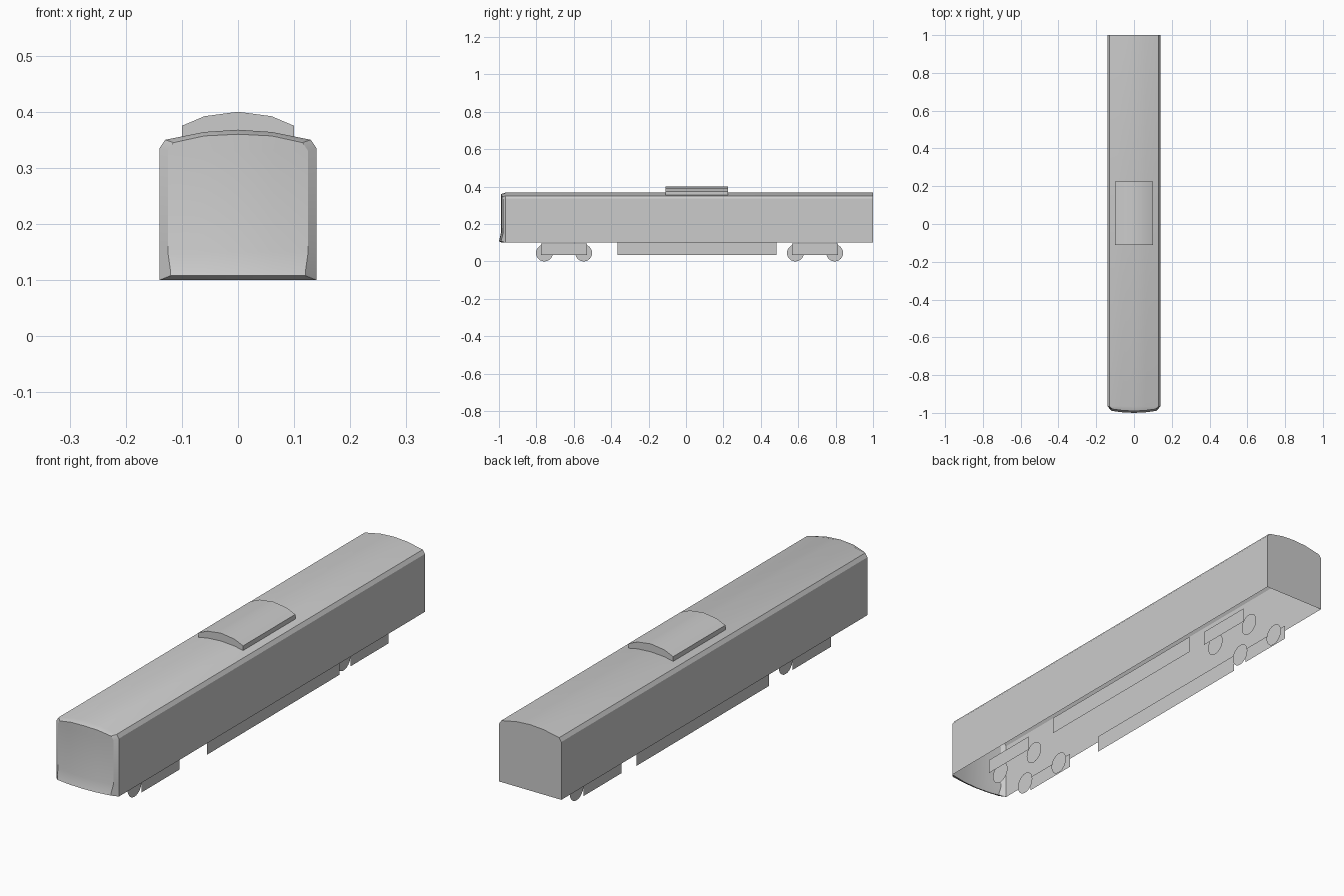
import bpy, bmesh, math

if "Cube" in bpy.data.objects:
    bpy.data.objects.remove(bpy.data.objects["Cube"])


def make(name, faces, smooth=True):
    """Mesh object from a list of polygons given as coordinate tuples."""
    bm = bmesh.new()
    for f in faces:
        bm.faces.new([bm.verts.new(p) for p in f])
    bmesh.ops.remove_doubles(bm, verts=bm.verts, dist=0.0005)
    bmesh.ops.recalc_face_normals(bm, faces=bm.faces)
    me = bpy.data.meshes.new(name)
    bm.to_mesh(me)
    bm.free()
    ob = bpy.data.objects.new(name, me)
    bpy.context.collection.objects.link(ob)
    if smooth:
        bpy.ops.object.select_all(action='DESELECT')
        ob.select_set(True)
        bpy.context.view_layer.objects.active = ob
        bpy.ops.object.shade_smooth_by_angle(angle=math.radians(25))
    return ob


def grid(rows):
    """Quads between successive rows of points."""
    return [(a[i], a[i + 1], b[i + 1], b[i])
            for a, b in zip(rows, rows[1:]) for i in range(len(a) - 1)]


def mirrored(half):
    """Half profile ending at x = 0, completed across the centre."""
    return half + [(-p[0],) + tuple(p[1:]) for p in half[-2::-1]]


# Car body shell: open underneath, closed at the back
section = mirrored([(.14, .1), (.14, .115), (.14, .15), (.14, .335),
                    (.13, .35), (.06, .364), (0, .368)])
back = [(x, 1, z) for x, z in section]
shoulder = [(x, -.965, z) for x, z in section]


def nose_y(x, push=0):
    return -.99 - push + .012 * (x / .125) ** 2


# Front end: bevelled edge, bowed face and a small lip at the bottom
lip = [(.12, .108, .01), (.12, .115, .008), (.125, .15, 0), (.125, .33, 0)]
top = [(.115, .345, 0), (.06, .357, 0), (0, .36, 0)]
rim = [(x, nose_y(x, p), z) for x, z, p in mirrored(lip + top)]
rows = [[(w * t, nose_y(w * t, p), z) for t in (1, .5, 0, -.5, -1)]
        for w, z, p in lip]
rows.append([(x, nose_y(x, p), z) for x, z, p in mirrored(top)])
under = [(.14 * t, -.965 - .02 * (1 - t * t), .1) for t in (1, .5, 0, -.5, -1)]
sides = grid([back, shoulder, rim])
make("car_body", sides + [tuple(back)] + grid([under] + rows))

# Raised roof unit
arch = mirrored([(.1, .355), (.1, .375), (.06, .392), (0, .4)])
ends = [[(x, y, z) for x, z in arch] for y in (-.11, .225)]
make("roof_unit", grid(ends) + [tuple(e) for e in ends])


def panel(name, x, y0, y1, z0, z1):
    make(name, [((x, y0, z0), (x, y1, z0), (x, y1, z1), (x, y0, z1))], False)


def wheel(name, x, y, r=.045, n=24):
    make(name, [tuple((x, y + r * math.cos(a * math.tau / n),
                       r + r * math.sin(a * math.tau / n)) for a in range(n))], False)


# Flat underframe skirts, bogie frames and wheel discs on both sides
for side, s in (("right", 1), ("left", -1)):
    panel("skirt_" + side, s * .117, -.365, .485, .035, .105)
    for end, y in (("front", -.652), ("rear", .69)):
        panel(f"bogie_{end}_{side}", s * .108, y - .123, y + .123, .035, .095)
        for i, d in enumerate((-.105, .105)):
            wheel(f"wheel_{end}_{side}_{i + 1}", s * .065, y + d)
